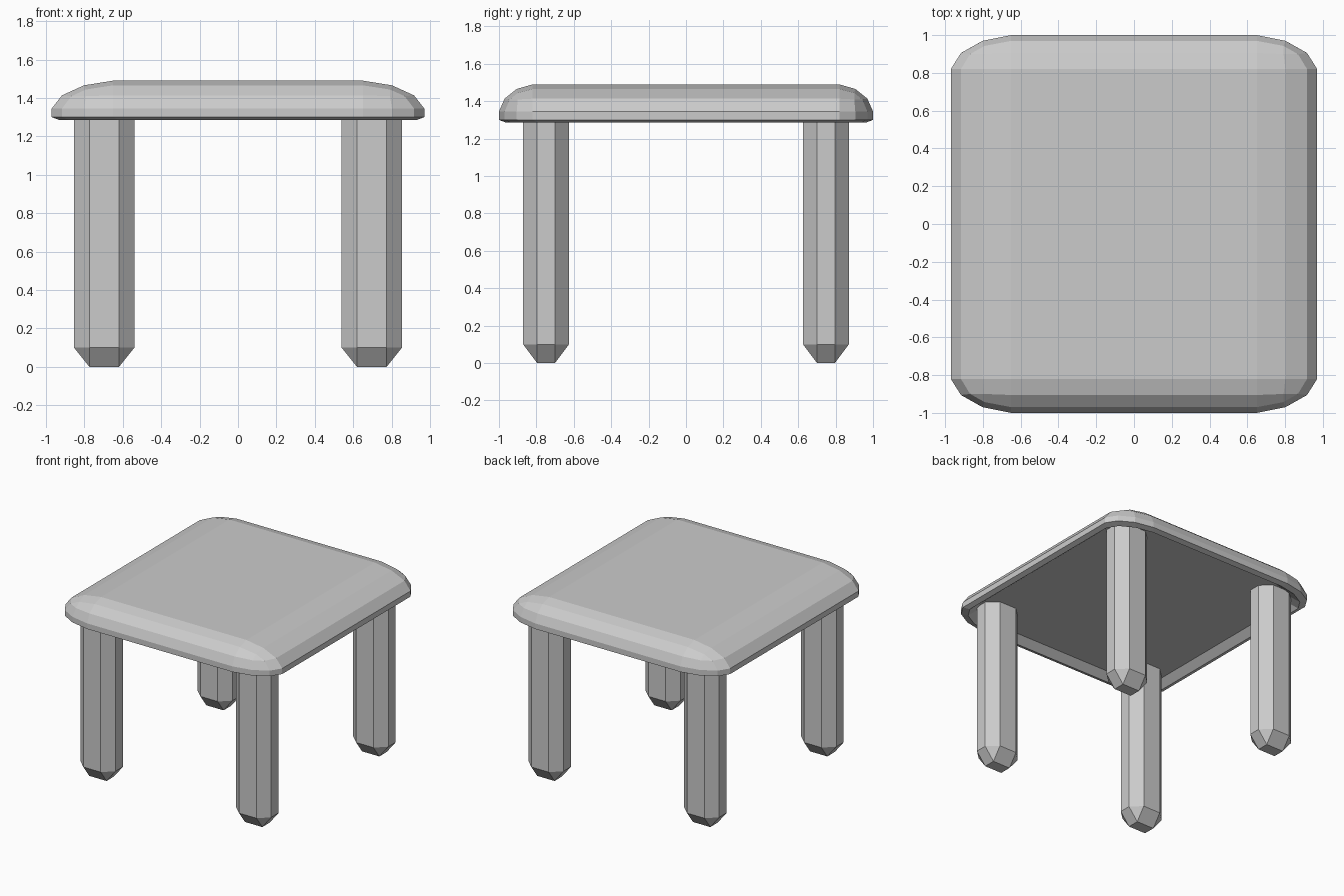
import bpy
import bmesh
from mathutils import Vector

if "Cube" in bpy.data.objects:
    bpy.data.objects.remove(bpy.data.objects["Cube"])

grey = bpy.data.materials.new("plain grey")
grey.use_nodes = True
colour = (0.6, 0.6, 0.6, 1)
grey.diffuse_color = colour
grey.node_tree.nodes["Principled BSDF"].inputs["Base Color"].default_value = colour


def rounded_box(size, radius, centre, keep, segments, profile):
    """Box with a separate bevel radius on each axis, from a bevel in scaled space."""
    bm = bmesh.new()
    bmesh.ops.create_cube(bm, size=1)
    bmesh.ops.scale(bm, verts=bm.verts, vec=[s / r for s, r in zip(size, radius)])
    bmesh.ops.bevel(bm, geom=[e for e in bm.edges if keep(e)], offset=1,
                    offset_type='OFFSET', segments=segments, profile=profile,
                    affect='EDGES')
    bmesh.ops.scale(bm, verts=bm.verts, vec=radius)
    bmesh.ops.translate(bm, verts=bm.verts, vec=centre)
    return bm


def finish(bm, name):
    bmesh.ops.recalc_face_normals(bm, faces=bm.faces)
    mesh = bpy.data.meshes.new(name)
    bm.to_mesh(mesh)
    bm.free()
    mesh.materials.append(grey)
    bpy.context.collection.objects.link(bpy.data.objects.new(name, mesh))


# Seat: rounded on top and at the corners, left sharp along the bottom
seat = rounded_box((1.94, 2.0, 0.19), (0.32, 0.18, 0.145), (0, 0, 1.395),
                   lambda e: max(v.co.z for v in e.verts) > 0, 3, 0.45)

# Lip under the rim, then a shallow recess on the underside
underside = min(seat.faces, key=lambda f: f.calc_center_median().z)
for inset, height in ((0.04, 1.285), (0.06, 1.335)):
    made = bmesh.ops.extrude_discrete_faces(seat, faces=[underside])
    underside = made["faces"][0]
    for v in underside.verts:
        v.co.x *= 1 - inset / 0.97
        v.co.y *= 1 - inset
        v.co.z = height
finish(seat, "seat")

# Legs: chamfered posts with tapered feet, tops buried in the seat
for x_name, sx in (("left", 1), ("right", -1)):
    for y_name, sy in (("front", -1), ("back", 1)):
        leg = rounded_box((0.315, 0.245, 1.44), (0.08, 0.075, 0.1),
                          Vector((sx * 0.697, sy * 0.748, 0.72)),
                          lambda e: True, 1, 0.5)
        finish(leg, f"{y_name}_{x_name}_leg")
